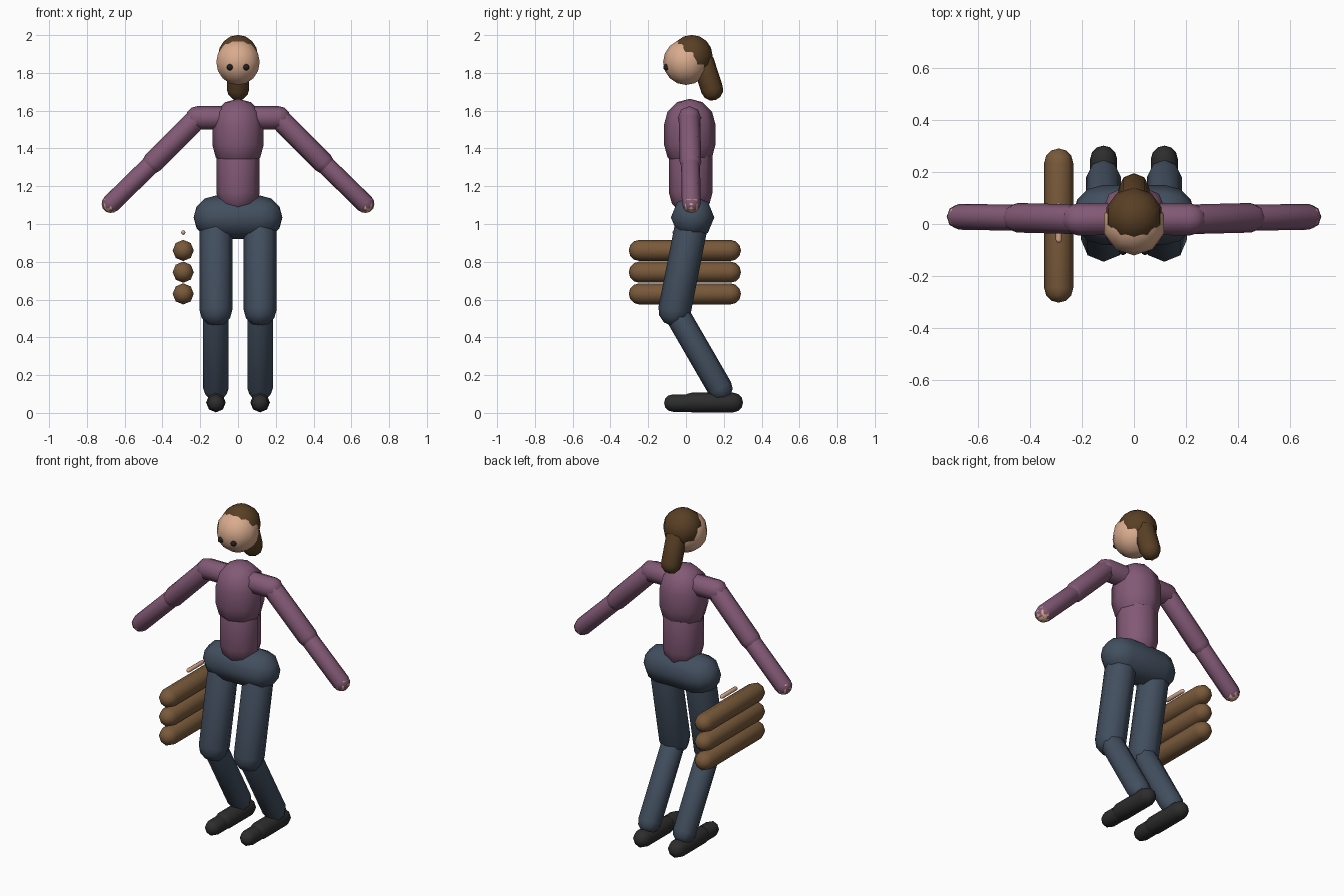
import bpy, bmesh, math
from mathutils import Vector

if "Cube" in bpy.data.objects:
    bpy.data.objects.remove(bpy.data.objects["Cube"], do_unlink=True)


def material(name, rgb):
    m = bpy.data.materials.new(name)
    m.use_nodes = True
    m.diffuse_color = (*rgb, 1)
    m.node_tree.nodes["Principled BSDF"].inputs["Base Color"].default_value = (*rgb, 1)
    return m


SKIN = material("skin", (0.70, 0.41, 0.27))
HAIR = material("brown hair", (0.10, 0.05, 0.018))
SHIRT = material("plum shirt", (0.225, 0.10, 0.18))
TROUSERS = material("slate trousers", (0.055, 0.078, 0.115))
SHOE = material("charcoal shoe", (0.026, 0.026, 0.026))
EYE = material("dark eye", (0.015, 0.015, 0.017))
WOOD = material("log wood", (0.19, 0.10, 0.042))


def finish(name, bm, mat):
    bmesh.ops.recalc_face_normals(bm, faces=bm.faces)
    mesh = bpy.data.meshes.new(name)
    bm.to_mesh(mesh)
    bm.free()
    mesh.materials.append(mat)
    ob = bpy.data.objects.new(name, mesh)
    bpy.context.collection.objects.link(ob)
    bpy.ops.object.select_all(action='DESELECT')
    ob.select_set(True)
    bpy.context.view_layer.objects.active = ob
    bpy.ops.object.shade_smooth_by_angle(angle=math.radians(50))
    return ob


def ball(name, centre, r, mat, sides=10, rings=8):
    bm = bmesh.new()
    bmesh.ops.create_uvsphere(bm, u_segments=sides, v_segments=rings, radius=r)
    ob = finish(name, bm, mat)
    ob.location = centre
    return ob


def capsule(name, a, b, r, mat, sides=8):
    """Rounded rod: a coarse sphere whose two halves sit on the end points."""
    a, b = Vector(a), Vector(b)
    axis = b - a
    bm = bmesh.new()
    # Profile of a half circle at each end, spun around the axis
    steps = [math.radians(t) for t in (-90, -60, -30, 0)]
    profile = [(r * math.cos(t), r * math.sin(t)) for t in steps]
    profile += [(x, axis.length - z) for x, z in reversed(profile)]
    verts = [bm.verts.new((x, 0, z)) for x, z in profile]
    edges = [bm.edges.new(pair) for pair in zip(verts, verts[1:])]
    bmesh.ops.spin(bm, geom=verts + edges, cent=(0, 0, 0), axis=(0, 0, 1),
                   angle=math.tau, steps=sides)
    bmesh.ops.remove_doubles(bm, verts=bm.verts, dist=r * 0.01)
    ob = finish(name, bm, mat)
    ob.location = a
    ob.rotation_mode = 'QUATERNION'
    ob.rotation_quaternion = axis.to_track_quat('Z', 'Y')
    return ob


# Head and hair
ball("head", (0, 0, 1.857), 0.121, SKIN)
ball("hair_cap", (0, 0.03, 1.89), 0.111, HAIR)
capsule("ponytail", (0, 0.09, 1.86), (0, 0.138, 1.712), 0.059, HAIR)

# Torso and hips
capsule("chest", (0, 0.02, 1.42), (0, 0.02, 1.527), 0.136, SHIRT)
capsule("waist", (0, 0.025, 1.165), (0, 0.025, 1.36), 0.115, SHIRT)
capsule("hips", (-0.12, 0.035, 1.035), (0.12, 0.035, 1.035), 0.115, TROUSERS)

# Paired parts: +x is the left side
for side, s in (("left", 1), ("right", -1)):
    ball(side + "_eye", (s * 0.043, -0.103, 1.83), 0.017, EYE, 8, 6)

    shoulder, elbow, wrist = (s * 0.215, 0.018, 1.562), (s * 0.45, 0.024, 1.325), (s * 0.672, 0.028, 1.108)
    capsule(side + "_shoulder", (0, 0.02, 1.562), shoulder, 0.062, SHIRT)
    capsule(side + "_upper_arm", shoulder, elbow, 0.057, SHIRT)
    capsule(side + "_forearm", elbow, wrist, 0.05, SHIRT)
    ball(side + "_hand", (s * 0.675, 0.028, 1.105), 0.047, SKIN, 8, 6)

    x = s * 0.117
    hip, knee, ankle = (x, 0.03, 1.0), (x, -0.06, 0.545), (x, 0.18, 0.13)
    capsule(side + "_thigh", hip, knee, 0.087, TROUSERS)
    capsule(side + "_shin", knee, ankle, 0.067, TROUSERS)
    capsule(side + "_shoe", (x, 0.03, 0.055), (x, 0.25, 0.055), 0.052, SHOE)
    capsule(side + "_shoe_toe", (x, -0.07, 0.052), (x, 0.05, 0.052), 0.046, SHOE)

# Stack of carried logs with a small handle above
for i, z in enumerate((0.63, 0.745, 0.86)):
    capsule(f"log_{i + 1}", (-0.29, -0.247, z), (-0.29, 0.235, z), 0.056, WOOD)
capsule("log_handle", (-0.29, -0.06, 0.955), (-0.29, 0.07, 0.955), 0.012, SKIN)
